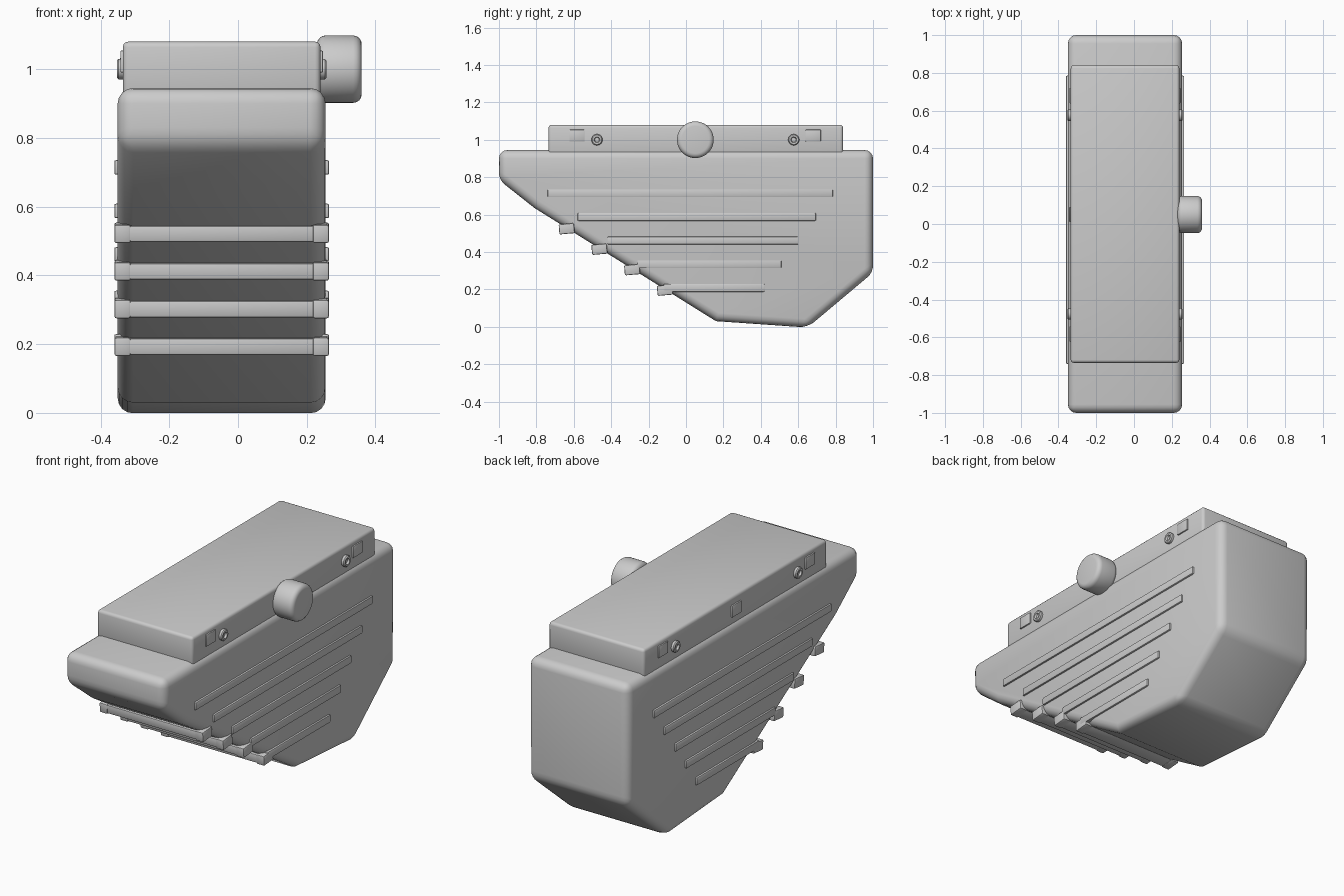
import bpy, bmesh, math
from mathutils import Matrix, Vector

if "Cube" in bpy.data.objects:
    bpy.data.objects.remove(bpy.data.objects["Cube"])

CX = -0.0475  # centre plane of the casing

grey = bpy.data.materials.new("light_grey")
grey.diffuse_color = (0.6, 0.6, 0.6, 1)
grey.use_nodes = True
grey.node_tree.nodes["Principled BSDF"].inputs["Base Color"].default_value = grey.diffuse_color


def finish(name, bm, bevel=0.0, segments=3, limit=25):
    bmesh.ops.recalc_face_normals(bm, faces=bm.faces)
    me = bpy.data.meshes.new(name)
    bm.to_mesh(me)
    bm.free()
    ob = bpy.data.objects.new(name, me)
    bpy.context.collection.objects.link(ob)
    me.materials.append(grey)
    bpy.context.view_layer.objects.active = ob
    ob.select_set(True)
    if bevel:
        mod = ob.modifiers.new("bevel", 'BEVEL')
        mod.width = bevel
        mod.segments = segments
        mod.limit_method = 'ANGLE'
        mod.angle_limit = math.radians(limit)
        bpy.ops.object.modifier_apply(modifier="bevel")
    bpy.ops.object.shade_smooth_by_angle(angle=math.radians(35))
    ob.select_set(False)
    return ob


def box(name, x, y, z, bevel=0.0, segments=2, tilt=0.0):
    """Box from three (min, max) ranges, tilted about x."""
    bm = bmesh.new()
    mid = Vector([sum(r) / 2 for r in (x, y, z)])
    size = [r[1] - r[0] for r in (x, y, z)]
    bmesh.ops.create_cube(bm, size=1, matrix=Matrix.Translation(mid)
                          @ Matrix.Rotation(tilt, 4, 'X') @ Matrix.Diagonal((*size, 1)))
    return finish(name, bm, bevel, segments)


def lathe_x(name, profile, origin, direction=1, steps=32, bevel=0.0):
    """Revolve (x, radius) points around an x-parallel axis."""
    bm = bmesh.new()
    rings = []
    for px, r in profile:
        rings.append([bm.verts.new((origin[0] + direction * px,
                                    origin[1] + r * math.cos(2 * math.pi * i / steps),
                                    origin[2] + r * math.sin(2 * math.pi * i / steps)))
                      for i in range(steps)])
    for a, b in zip(rings, rings[1:]):
        for i in range(steps):
            j = (i + 1) % steps
            bm.faces.new((a[i], a[j], b[j], b[i]))
    bm.faces.new(rings[0])
    bm.faces.new(rings[-1])
    return finish(name, bm, bevel, 4, 40)


# Casing: side profile extruded across the width
profile = [(-1, 0.945), (-1, 0.785), (-0.81, 0.635), (0.16, 0.03),
           (0.65, -0.004), (1, 0.29), (1, 0.945)]
bm = bmesh.new()
face = bm.faces.new([bm.verts.new((-0.35, y, z)) for y, z in profile])
out = bmesh.ops.extrude_face_region(bm, geom=[face])
bmesh.ops.translate(bm, vec=(0.605, 0, 0),
                    verts=[v for v in out["geom"] if isinstance(v, bmesh.types.BMVert)])
finish("casing", bm, 0.045, 4, 35)

# Lid
box("lid", (-0.335, 0.24), (-0.735, 0.84), (0.92, 1.08), 0.016, 3)

# Round knob on the right of the lid
lathe_x("knob", [(0, 0.098), (0.13, 0.098)], (0.23, 0.05, 1.0), bevel=0.025, steps=48)

for side, label in ((1, "right"), (-1, "left")):
    def span(a, b):
        return sorted((CX + side * a, CX + side * b))

    # Long side ribs
    for i, (y0, y1) in enumerate([(-0.74, 0.785), (-0.58, 0.695), (-0.42, 0.6),
                                  (-0.26, 0.51), (-0.12, 0.42)]):
        z = 0.714 - 0.1265 * i
        box(f"side_rib_{label}_{i}", span(0.29, 0.3125), (y0, y1),
            (z - 0.021, z + 0.021), 0.005)

    # Square latches and ring screws along the lid
    for i, y in enumerate((-0.583, 0.68)):
        box(f"latch_{label}_{i}", span(0.27, 0.295), (y - 0.041, y + 0.041),
            (0.99, 1.054), 0.004)
    for i, y in enumerate((-0.476, 0.576)):
        lathe_x(f"ring_screw_{label}_{i}",
                [(0, 0.03), (0.017, 0.03), (0.022, 0.025), (0.022, 0.016), (0.012, 0.012)],
                (CX + side * 0.283, y, 1.0), side, 24)

# Middle latch on the left of the lid
box("latch_middle", (-0.343, -0.32), (0.01, 0.09), (0.97, 1.035), 0.004)

# Crossbars on the sloped underside, with thicker wrapped ends
for i in range(4):
    y, z = -0.638 + 0.175 * i, 0.524 - 0.1095 * i
    box(f"crossbar_{i}", (-0.35, 0.255), (y - 0.038, y + 0.04),
        (z - 0.024, z + 0.024), 0.006, tilt=math.radians(5))
    for side, label in ((1, "right"), (-1, "left")):
        x = sorted((CX + side * 0.265, CX + side * 0.312))
        box(f"crossbar_end_{label}_{i}", x, (y - 0.041, y + 0.041),
            (z - 0.027, z + 0.027), 0.006, tilt=math.radians(5))
